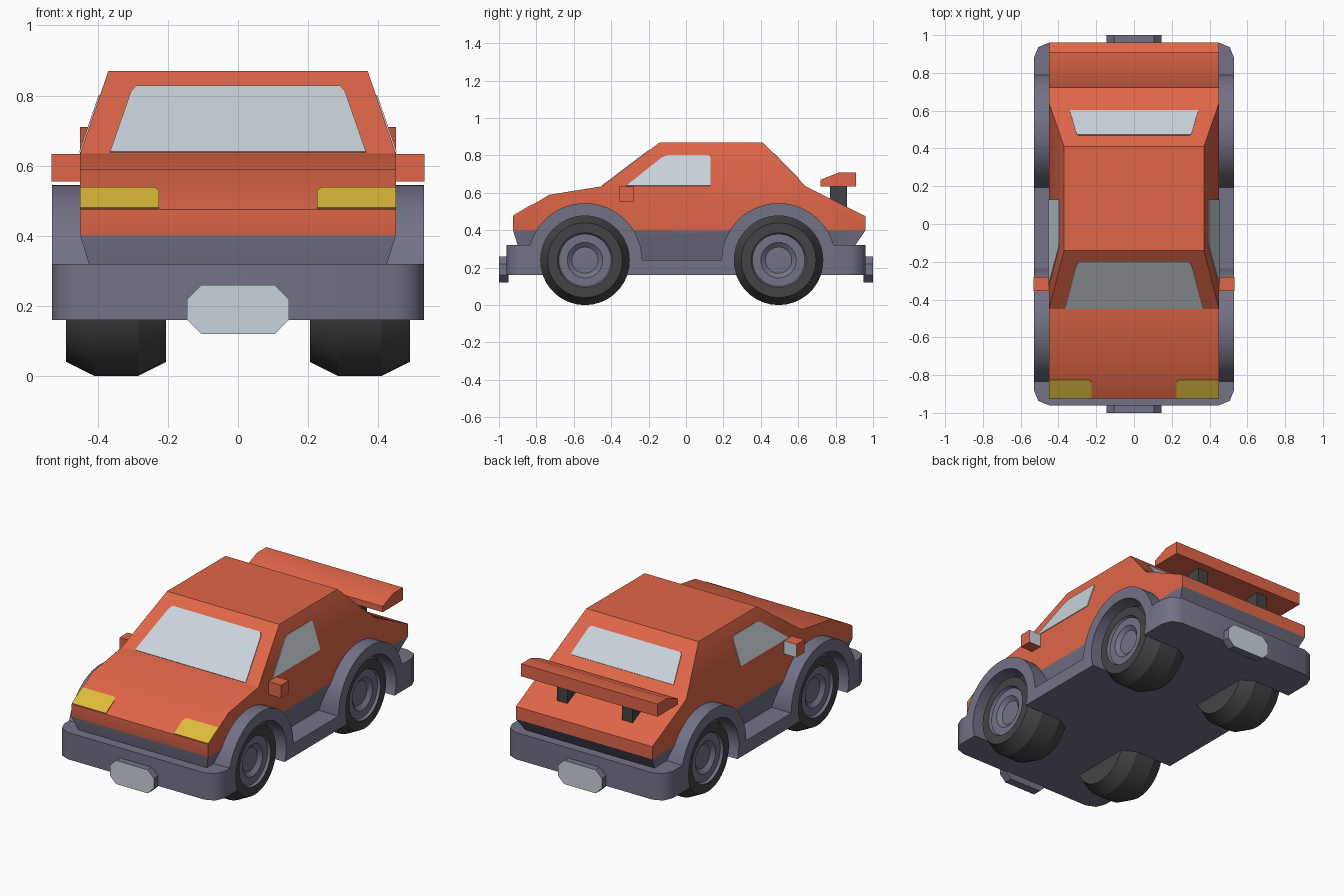
import bpy, bmesh, math
from mathutils import Vector, Matrix
from mathutils.geometry import normal

if "Cube" in bpy.data.objects:
    bpy.data.objects.remove(bpy.data.objects["Cube"])


def material(name, r, g, b):
    lin = [((c / 255 + 0.055) / 1.055) ** 2.4 for c in (r, g, b)]
    m = bpy.data.materials.new(name)
    m.diffuse_color = (*lin, 1)
    m.use_nodes = True
    m.node_tree.nodes["Principled BSDF"].inputs["Base Color"].default_value = m.diffuse_color
    return m


ORANGE = material("orange paint", 224, 102, 72)
GREY = material("grey trim", 114, 114, 135)
GLASS = material("pale glass", 202, 212, 220)
YELLOW = material("headlight yellow", 222, 187, 58)
BLACK = material("tyre black", 68, 68, 71)


def finish(name, bm, mats, rule=None, smooth=None):
    """Turn a bmesh into an object; rule(face) gives the material slot."""
    bmesh.ops.recalc_face_normals(bm, faces=bm.faces)
    bm.normal_update()
    if rule:
        for f in bm.faces:
            f.material_index = int(rule(f))
    me = bpy.data.meshes.new(name)
    bm.to_mesh(me)
    bm.free()
    for m in mats:
        me.materials.append(m)
    ob = bpy.data.objects.new(name, me)
    bpy.context.collection.objects.link(ob)
    if smooth:
        activate(ob)
        bpy.ops.object.shade_smooth_by_angle(angle=math.radians(smooth))
    return ob


def activate(ob):
    bpy.ops.object.select_all(action='DESELECT')
    ob.select_set(True)
    bpy.context.view_layer.objects.active = ob


def prism(pts, vec):
    """Closed solid: polygon swept along vec."""
    bm = bmesh.new()
    a = [bm.verts.new(p) for p in pts]
    b = [bm.verts.new(Vector(p) + Vector(vec)) for p in pts]
    bm.faces.new(a[::-1])
    bm.faces.new(b)
    for i in range(len(a)):
        j = (i + 1) % len(a)
        bm.faces.new((a[i], a[j], b[j], b[i]))
    return bm


def side_prism(profile, x0, x1):
    return prism([(x0, y, z) for y, z in profile], (x1 - x0, 0, 0))


def box(x0, x1, y0, y1, z0, z1):
    return side_prism([(y0, z0), (y1, z0), (y1, z1), (y0, z1)], x0, x1)


def plate(name, pts, mat):
    """Thin panel centred on the surface."""
    n = normal([Vector(p) for p in pts[:3]]) * 0.004
    finish(name, prism([Vector(p) - n for p in pts], 2 * n), [mat])


WHEELS = [("front", -0.54), ("rear", 0.495)]
WZ = 0.24


def cut_wheels(ob, radius, depth):
    for s in (-1, 1):
        for _, y in WHEELS:
            bm = bmesh.new()
            bmesh.ops.create_cone(
                bm, cap_ends=True, segments=40, radius1=radius, radius2=radius, depth=0.3,
                matrix=Matrix.Translation((s * (depth + 0.15), y, WZ)) @ Matrix.Rotation(math.pi / 2, 4, 'Y'))
            cutter = finish("wheel_cutter", bm, [GREY])
            cutter.hide_render = True
            activate(ob)
            mod = ob.modifiers.new("wheel cut", 'BOOLEAN')
            mod.operation, mod.solver, mod.object = 'DIFFERENCE', 'EXACT', cutter
            bpy.ops.object.modifier_apply(modifier=mod.name)
            bpy.data.objects.remove(cutter)


# Body shell: side profile, with narrowed roof and tucked-in grey underside
bm = side_prism([(-0.8625, 0.2), (-0.925, 0.4), (-0.925, 0.475), (-0.73, 0.59), (-0.45, 0.635),
                 (-0.14, 0.87), (0.41, 0.87), (0.64, 0.635), (0.96, 0.475), (0.96, 0.4),
                 (0.8225, 0.2)], -0.45, 0.45)
for z in (0.4, 0.635):
    bmesh.ops.bisect_plane(bm, geom=bm.verts[:] + bm.edges[:] + bm.faces[:], dist=1e-4,
                           plane_co=(0, 0, z), plane_no=(0, 0, 1))
for v in bm.verts:
    if v.co.z > 0.7:
        v.co.x *= 0.37 / 0.45
    elif v.co.z < 0.3:
        v.co.x *= 0.3875 / 0.45
body = finish("body", bm, [ORANGE, GREY], lambda f: f.calc_center_median().z < 0.399, smooth=25)
cut_wheels(body, 0.27, 0.38)

# Chassis: bumpers, wheel arches and sills in one profile
R = 0.305


def arch(y, z_start, z_end, n=24):
    a0 = math.pi - math.asin((z_start - WZ) / R)
    a1 = math.asin((z_end - WZ) / R)
    return [(y + R * math.cos(a0 + (a1 - a0) * i / n), WZ + R * math.sin(a0 + (a1 - a0) * i / n))
            for i in range(n + 1)]


outline = ([(-0.96, 0.16), (-0.96, 0.32)] + arch(WHEELS[0][1], 0.32, 0.24)
           + arch(WHEELS[1][1], 0.24, 0.32) + [(0.96, 0.32), (0.96, 0.16)])
bm = side_prism(outline, -0.53, 0.53)
corners = [e for e in bm.edges
           if all(abs(v.co.y) > 0.95 for v in e.verts)
           and abs(e.verts[0].co.z - e.verts[1].co.z) > 0.1]
bmesh.ops.bevel(bm, geom=corners, offset=0.08, segments=2, profile=0.5, affect='EDGES')
chassis = finish("chassis", bm, [GREY])
cut_wheels(chassis, 0.237, 0.40)
activate(chassis)
bpy.ops.object.shade_smooth_by_angle(angle=math.radians(50))

# Wheels: lathed tyre and rim
TYRE = [(0.205, 0), (0.205, 0.2), (0.285, 0.24), (0.41, 0.24), (0.49, 0.2), (0.49, 0.147),
        (0.475, 0.14), (0.475, 0.095), (0.455, 0.07), (0.46, 0)]
for s, side in ((-1, "left"), (1, "right")):
    for end, y in WHEELS:
        bm = bmesh.new()
        vs = [bm.verts.new((s * x, y, WZ + r)) for x, r in TYRE]
        es = [bm.edges.new(p) for p in zip(vs, vs[1:])]
        bmesh.ops.spin(bm, geom=vs + es, cent=(0, y, WZ), axis=(1, 0, 0),
                       angle=2 * math.pi, steps=36, use_duplicate=False)
        bmesh.ops.remove_doubles(bm, verts=bm.verts, dist=1e-4)

        def is_rim(f):
            c = f.calc_center_median()
            return abs(c.x) > 0.45 and math.hypot(c.y - y, c.z - WZ) < 0.145
        finish(f"{end}_{side}_wheel", bm, [BLACK, GREY], is_rim, smooth=25)

# Windscreen and rear window, lying on the sloped surfaces
screen = [(0.365, 0.637), (0.305, 0.81), (0.29, 0.825)]
rear = [(0.34, 0.676), (0.305, 0.8), (0.295, 0.809)]
for name, half, y_of in (
        ("windscreen", screen, lambda z: -0.45 + 0.31 * (z - 0.635) / 0.235),
        ("rear_window", rear, lambda z: 0.64 - 0.23 * (z - 0.635) / 0.235)):
    ring = half + [(-x, z) for x, z in half[::-1]]
    plate(name, [(x, y_of(z), z) for x, z in ring], GLASS)

# Parts repeated on both sides
for s, side in ((-1, "left"), (1, "right")):
    plate(f"{side}_window",
          [(s * (0.45 - 0.08 * (z - 0.635) / 0.235), y, z) for y, z in
           [(-0.32, 0.637), (-0.13, 0.788), (-0.1, 0.8), (0.12, 0.8), (0.13, 0.79), (0.13, 0.637)]],
          GLASS)
    plate(f"{side}_headlight",
          [(s * x, -0.925 + 0.195 * (z - 0.475) / 0.115, z) for x, z in
           [(0.225, 0.477), (0.225, 0.525), (0.237, 0.535), (0.45, 0.535), (0.45, 0.477)]],
          YELLOW)
    finish(f"{side}_mirror", box(s * 0.43, s * 0.532, -0.355, -0.28, 0.555, 0.633),
           [ORANGE, GLASS], lambda f: f.normal.y > 0.9)
    finish(f"{side}_spoiler_post", box(s * 0.18, s * 0.25, 0.77, 0.86, 0.5, 0.64), [BLACK])

# Spoiler wing
finish("spoiler", side_prism([(0.72, 0.635), (0.72, 0.67), (0.82, 0.71), (0.91, 0.71),
                              (0.91, 0.635)], -0.45, 0.45), [ORANGE], smooth=25)

# Number plates: octagons with pale outer faces
octagon = [(0.105, 0.12), (0.145, 0.16), (0.145, 0.22), (0.105, 0.26)]
octagon += [(-x, z) for x, z in octagon[::-1]]
for s, end in ((-1, "front"), (1, "rear")):
    finish(f"{end}_plate", prism([(x, s * 0.95, z) for x, z in octagon], (0, s * 0.05, 0)),
           [GREY, GLASS], lambda f: f.normal.y * s > 0.9)
